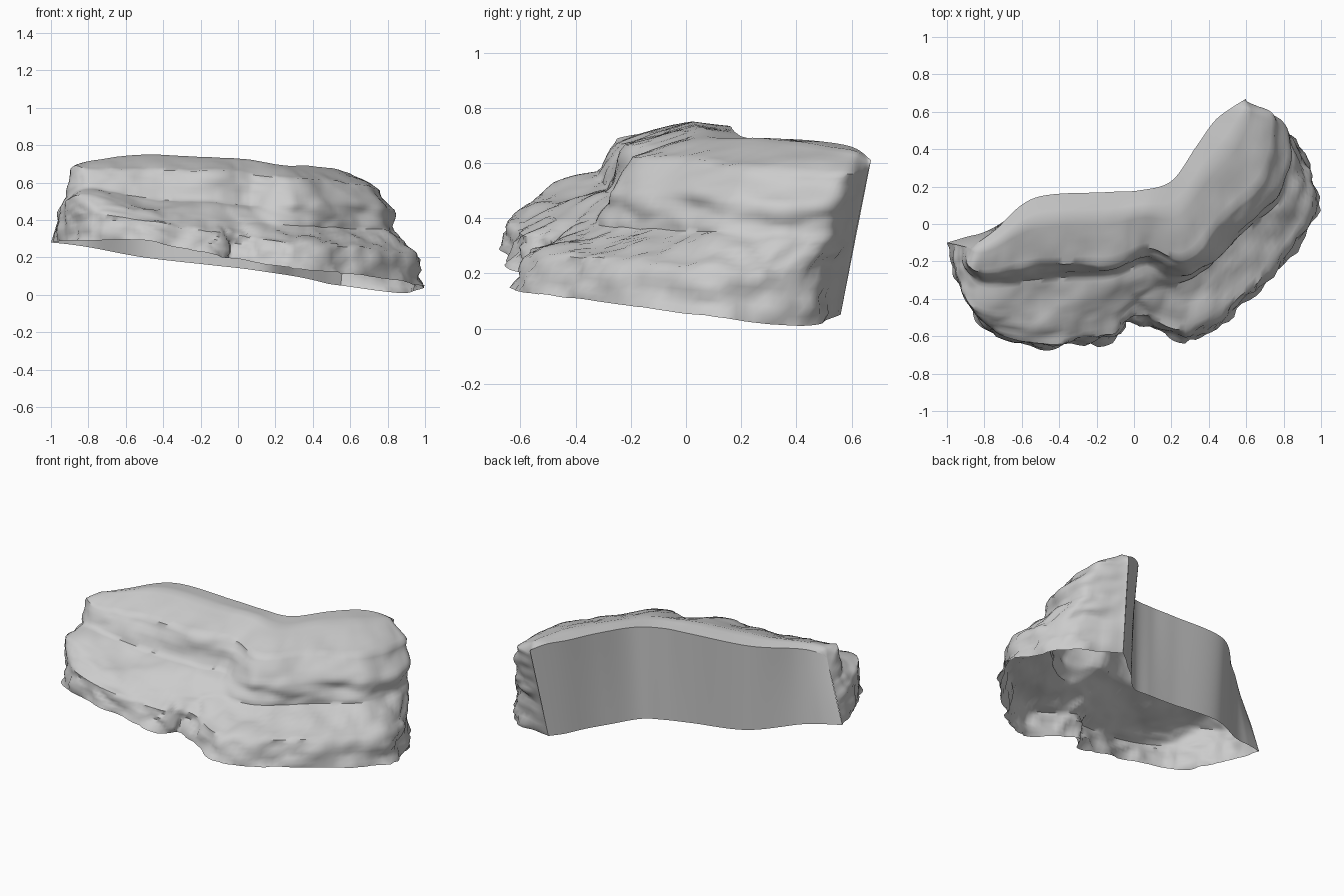
import bpy
import bmesh
import math
from mathutils import Vector, noise

old = bpy.data.objects.get("Cube")
if old:
    bpy.data.objects.remove(old, do_unlink=True)

# One grey stone material
stone = bpy.data.materials.new("grey_stone")
stone.use_nodes = True
GREY = (0.6, 0.6, 0.6, 1)
stone.diffuse_color = GREY
shader = stone.node_tree.nodes["Principled BSDF"]
shader.inputs["Base Color"].default_value = GREY
shader.inputs["Roughness"].default_value = 0.9

# Rails running from the left tip, round the bend, to the end of the arm
FOOT = [(-1, -.1, .28), (-.93, -.35, .29), (-.79, -.56, .29), (-.5, -.66, .29),
        (-.12, -.62, .21), (0, -.51, .19), (.3, -.62, .14), (.65, -.39, .11),
        (.97, .04, .05), (.88, .42, .01), (.55, .56, .05)]
MID = [(-.95, -.11, .44), (-.94, -.27, .47), (-.83, -.46, .53), (-.5, -.48, .46),
       (-.13, -.42, .42), (.07, -.35, .4), (.31, -.29, .37), (.56, -.07, .36),
       (.79, .18, .34), (.81, .5, .34), (.575, .615, .35)]
CREST = [(-.89, -.125, .6), (-.88, -.23, .69), (-.78, -.27, .68), (-.5, -.22, .67),
         (-.14, -.21, .66), (.07, -.14, .65), (.28, -.19, .62), (.48, .02, .62),
         (.7, .24, .58), (.76, .56, .56), (.595, .66, .57)]
BACK_TOP = [(-.87, -.13, .66), (-.82, -.09, .69), (-.74, -.03, .71), (-.53, .14, .735),
            (-.15, .17, .72), (.03, .18, .71), (.2, .23, .69), (.33, .41, .685),
            (.43, .55, .67), (.52, .62, .65), (.6, .67, .61)]
BACK_FOOT = [(-1, -.1, .28), (-.9, -.07, .27), (-.77, -.03, .25), (-.5, .12, .2),
             (-.15, .15, .16), (.03, .17, .14), (.17, .2, .12), (.3, .33, .1),
             (.4, .42, .08), (.48, .5, .06), (.55, .56, .05)]
COLUMNS = 120
ROWS = (6, 8, 8, 7, 6, 3)


def along(rail, t):
    """Smooth point on a rail, t from 0 to 1."""
    last = len(rail) - 1
    i = min(int(t * last), last - 1)
    f = t * last - i
    a, b, c, d = (Vector(rail[max(0, min(last, i + k))]) for k in (-1, 0, 1, 2))
    return b + ((c - a) + ((a * 2 - b * 5 + c * 4 - d) + (b * 3 - a - c * 3 + d) * f) * f) * f / 2


def step(a, b, flat, rise):
    """Point between a and b with separate plan and height fractions."""
    p = a.lerp(b, flat)
    p.z = a.z + (b.z - a.z) * rise
    return p


def end_fade(t):
    return min(1, t * 14, (1 - t) * 14)


def make_grid(name, columns, flip=False, rough=None):
    """Sheet through columns of points, optionally roughened along its normals."""
    bm = bmesh.new()
    grid = [[bm.verts.new(p) for p in col] for col in columns]
    for left, right in zip(grid, grid[1:]):
        for j in range(len(left) - 1):
            quad = [left[j], right[j], right[j + 1], left[j + 1]]
            bm.faces.new(quad[::-1] if flip else quad)
    bm.normal_update()
    if rough:
        rough(grid)
    bmesh.ops.remove_doubles(bm, verts=bm.verts, dist=0.0005)
    mesh = bpy.data.meshes.new(name)
    bm.to_mesh(mesh)
    bm.free()
    mesh.materials.append(stone)
    obj = bpy.data.objects.new(name, mesh)
    bpy.context.collection.objects.link(obj)
    bpy.ops.object.select_all(action="DESELECT")
    obj.select_set(True)
    bpy.context.view_layer.objects.active = obj
    bpy.ops.object.shade_smooth_by_angle(angle=math.radians(50))
    return obj


def cliff_column(t):
    """Foot band, sloping shelf, upper cliff and humped plateau."""
    foot, mid, crest, top = (along(r, t) for r in (FOOT, MID, CREST, BACK_TOP))
    w = end_fade(t)
    # The cliff is undercut on the arm and stepped on the long side
    arm = max(0, min(1, (t - .5) * 10))
    ledge = step(foot, mid, .6 - .44 * w, .6)
    base = step(mid, crest, .5 + (.2 - .55 * arm) * w, .5 - .2 * (1 - arm) * w)
    hump = step(crest, top, .65, .65 + (.35 - .15 * arm) * w)
    hump.z += .015 * w
    keys = [foot, ledge, mid, base, crest, hump, top]
    points = [foot]
    for a, b, count in zip(keys, keys[1:], ROWS):
        points += [a.lerp(b, k / count) for k in range(1, count + 1)]
    return points


def weather(grid):
    """Layered strata, blocks and cracks, fading out at the joined edges."""
    moves = []
    for i, col in enumerate(grid):
        fade = end_fade(i / COLUMNS)
        for j, v in enumerate(col):
            w = fade * min(1, (len(col) - 1 - j) / 9)
            p = v.co
            broad = noise.noise(Vector((p.x * 6, p.y * 6, p.z * 6)))
            strata = noise.noise(Vector((p.x * 3, p.y * 3, p.z * 14 + p.x * 2)))
            dist = noise.voronoi(Vector((p.x * 7, p.y * 7, p.z * 10 + p.x * 1.5)))[0]
            block = min((dist[1] - dist[0]) / .4, 1) - .6
            low = max(0, 1 - j / 16)
            amount = .022 * broad + .02 * strata + (.008 + .022 * low) * block
            n = v.normal.copy()
            n.z *= .7
            moves.append((v, n * amount * w))
    for v, offset in moves:
        v.co += offset
        v.co.x = max(-1, min(1, v.co.x))
        v.co.z = max(0, min(.757, v.co.z))


def wall_column(t):
    a, b = along(BACK_FOOT, t), along(BACK_TOP, t)
    return [a.lerp(b, k / 6) for k in range(7)]


# Rocky face and plateau, open underneath
params = [i / COLUMNS for i in range(COLUMNS + 1)]
make_grid("cliff_face", [cliff_column(t) for t in params], rough=weather)

# Plain sheet closing the back
make_grid("back_wall", [wall_column(t) for t in params], flip=True)
